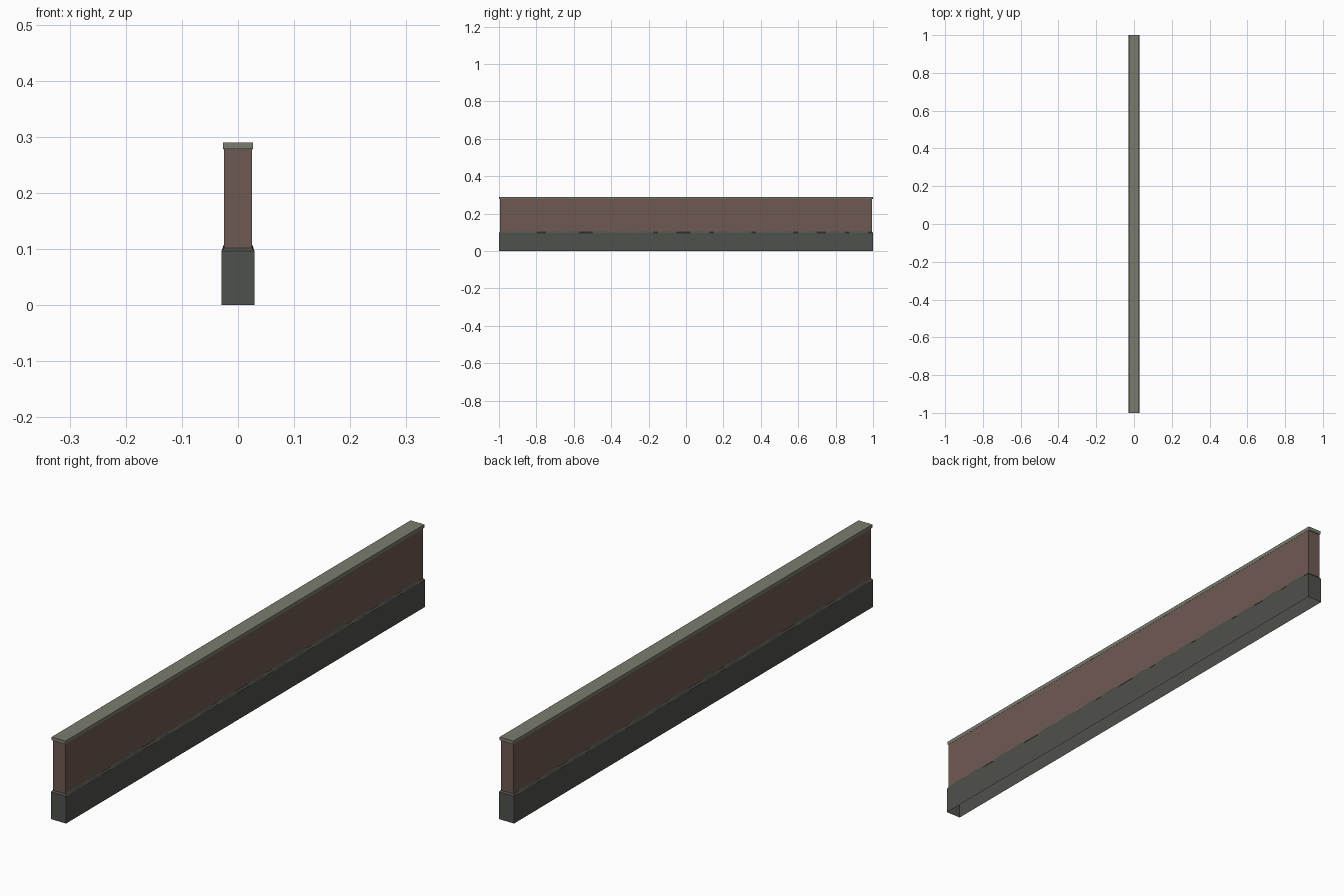
import bpy, bmesh, math

if "Cube" in bpy.data.objects:
    bpy.data.objects.remove(bpy.data.objects["Cube"])


def material(name, r, g, b):
    # sRGB 0-255 to linear
    lin = [((c / 255 + 0.055) / 1.055) ** 2.4 for c in (r, g, b)]
    m = bpy.data.materials.new(name)
    m.diffuse_color = (*lin, 1)
    m.use_nodes = True
    m.node_tree.nodes["Principled BSDF"].inputs["Base Color"].default_value = m.diffuse_color
    return m


def shell(name, rings, mat, top=True, bottom=False):
    """Join stacked rings of points into walls, with optional end caps."""
    bm = bmesh.new()
    loops = [[bm.verts.new(p) for p in ring] for ring in rings]
    n = len(loops[0])
    for a, b in zip(loops, loops[1:]):
        for i in range(n):
            j = (i + 1) % n
            bm.faces.new((a[i], a[j], b[j], b[i]))
    if top:
        bm.faces.new(loops[-1])
    if bottom:
        bm.faces.new(loops[0][::-1])
    me = bpy.data.meshes.new(name)
    bm.to_mesh(me)
    bm.free()
    me.materials.append(mat)
    ob = bpy.data.objects.new(name, me)
    bpy.context.collection.objects.link(ob)
    return ob


def rect(hx, hy, z):
    return [(-hx, -hy, z), (hx, -hy, z), (hx, hy, z), (-hx, hy, z)]


concrete = material("dark concrete", 79, 81, 75)
brick = material("brown brick", 110, 90, 82)
stone = material("cap stone", 122, 124, 111)

# Uneven upper edge of the mortar slope
peaks = [-0.94, -0.85, -0.70, -0.62, -0.45, -0.34, -0.22, -0.10,
         0.07, 0.20, 0.31, 0.44, 0.53, 0.66, 0.80, 0.92]


def edge_height(y):
    return 0.102 + 0.007 * max(max(0, 1 - abs(y - p) / 0.05) for p in peaks)


def ring(hx, hy, height):
    ys = [-1 + 2 * i / 80 for i in range(81)]
    right = [(hx, y * hy, height(y)) for y in ys]
    left = [(-hx, y * hy, height(y)) for y in reversed(ys)]
    return right + left


# Footing: open underneath, sloped uneven top
shell("footing", [ring(0.0295, 1.0, lambda y: 0.0),
                  ring(0.0295, 1.0, lambda y: 0.096),
                  ring(0.0248, 0.995, edge_height)], concrete, top=False)

# Brick wall body, open underneath inside the footing
shell("wall_body", [rect(0.025, 0.9955, 0.096), rect(0.025, 0.9955, 0.278)], brick)

# Cap slab, slightly wider at the top
shell("cap_slab", [rect(0.0255, 0.998, 0.277), rect(0.027, 1.0, 0.280),
                   rect(0.027, 1.0, 0.29)], stone, bottom=True)
